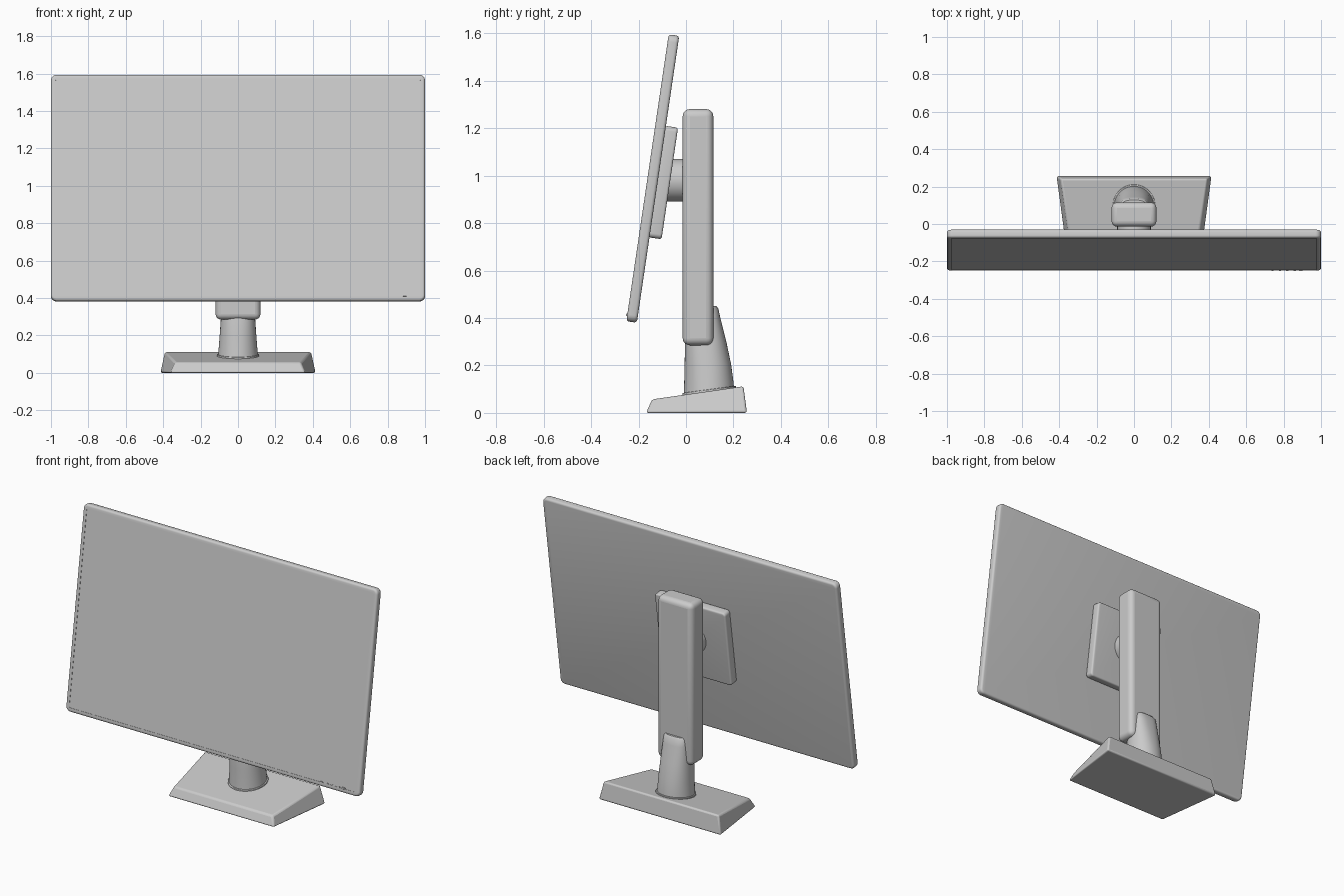
import bpy, bmesh, math
from mathutils import Matrix

if "Cube" in bpy.data.objects:
    bpy.data.objects.remove(bpy.data.objects["Cube"])

TILT = Matrix.Translation((0, -0.14, 0.9875)) @ Matrix.Rotation(math.radians(-8.4), 4, 'X')


def finish(name, bm, bevel=0, segments=3, matrix=None):
    bmesh.ops.recalc_face_normals(bm, faces=bm.faces)
    me = bpy.data.meshes.new(name)
    bm.to_mesh(me)
    bm.free()
    ob = bpy.data.objects.new(name, me)
    bpy.context.collection.objects.link(ob)
    if matrix:
        ob.matrix_world = matrix
    if bevel:
        m = ob.modifiers.new("bevel", 'BEVEL')
        m.width, m.segments = bevel, segments
        m.limit_method, m.angle_limit = 'ANGLE', math.radians(40)
    bpy.context.view_layer.objects.active = ob
    ob.select_set(True)
    bpy.ops.object.shade_smooth_by_angle(angle=math.radians(35))
    ob.select_set(False)
    return ob


def loft(name, rings, **kw):
    bm = bmesh.new()
    loops = [[bm.verts.new(p) for p in r] for r in rings]
    n = len(loops[0])
    for a, b in zip(loops, loops[1:]):
        for i in range(n):
            j = (i + 1) % n
            bm.faces.new((a[i], a[j], b[j], b[i]))
    bm.faces.new(loops[0])
    bm.faces.new(loops[-1])
    return finish(name, bm, **kw)


def rounded_rect(w, h, r, y, z=0, n=6):
    pts = []
    for k, (sx, sz) in enumerate(((1, 1), (-1, 1), (-1, -1), (1, -1))):
        for i in range(n + 1):
            a = math.pi / 2 * (k + i / n)
            pts.append((sx * (w / 2 - r) + r * math.cos(a), y,
                        z + sz * (h / 2 - r) + r * math.sin(a)))
    return pts


def slab(w, h, r, y0, y1, e, z=0, recess=None):
    # rounded panel profile with softened rims, optional recessed front
    rings = []
    if recess:
        inset, depth = recess
        rings += [rounded_rect(w - 2 * inset, h - 2 * inset, r * 0.3, y0 + depth, z),
                  rounded_rect(w - 2 * inset, h - 2 * inset, r * 0.3, y0, z)]
    steps = [math.pi / 2 * i / 4 for i in range(5)]
    for a in steps:
        d = e * (1 - math.sin(a))
        rings.append(rounded_rect(w - 2 * d, h - 2 * d, r - d, y0 + e * (1 - math.cos(a)), z))
    for a in reversed(steps):
        d = e * (1 - math.sin(a))
        rings.append(rounded_rect(w - 2 * d, h - 2 * d, r - d, y1 - e * (1 - math.cos(a)), z))
    return rings


def box(name, x, y, z, **kw):
    bm = bmesh.new()
    bmesh.ops.create_cube(bm, size=1)
    for v in bm.verts:
        v.co = [lo + (c + 0.5) * (hi - lo) for c, (lo, hi) in zip(v.co, (x, y, z))]
    return finish(name, bm, **kw)


# tilted display and the square mounting plate behind it
loft("display_panel", slab(2.0, 1.222, 0.03, -0.0225, 0.0225, 0.013, recess=(0.025, 0.002)),
     matrix=TILT)
loft("mounting_plate", slab(0.48, 0.475, 0.02, 0.02, 0.074, 0.01, z=-0.01), matrix=TILT)

# small control buttons on the lower bezel
for i in range(4):
    x = 0.74 + 0.04 * i
    box(f"control_button_{i + 1}", (x - 0.006, x + 0.006), (-0.0245, -0.018),
        (-0.587, -0.581), matrix=TILT)
box("power_button", (0.882, 0.902), (-0.027, -0.018), (-0.588, -0.578),
    bevel=0.002, matrix=TILT)

# round tilt hinge
N = 48
circle = [(math.cos(2 * math.pi * i / N), math.sin(2 * math.pi * i / N)) for i in range(N)]
loft("tilt_hinge", [[(r * c, y, 0.98 + r * s) for c, s in circle]
                    for r, y in ((0.09, -0.085), (0.09, 0.01))])

# upright column
box("stand_column", (-0.12, 0.12), (-0.014, 0.115), (0.285, 1.28), bevel=0.03, segments=5)


# neck: round at the base, squarer and narrower at the top
def super_ring(rx, y0, y1, z, p=1.0, slope=0.0):
    cy, ry = (y0 + y1) / 2, (y1 - y0) / 2
    f = lambda t: math.copysign(abs(t) ** p, t)
    return [(rx * f(c), cy + ry * f(s), z + slope * ry * f(s)) for c, s in circle]


loft("neck", [super_ring(0.107, -0.010, 0.203, 0.08, 1.0, 0.13),
              super_ring(0.104, -0.008, 0.200, 0.12, 0.98, 0.10),
              super_ring(0.098, -0.006, 0.190, 0.20, 0.93, 0.05),
              super_ring(0.091, -0.004, 0.170, 0.30, 0.85),
              super_ring(0.082, 0.010, 0.145, 0.40, 0.72),
              super_ring(0.077, 0.012, 0.136, 0.44, 0.65),
              super_ring(0.070, 0.018, 0.128, 0.45, 0.65)])
loft("neck_collar", [super_ring(0.113, -0.015, 0.211, 0.075, 1, 0.134),
                     super_ring(0.113, -0.015, 0.211, 0.099, 1, 0.134)], bevel=0.003)

# wedge-shaped foot
loft("foot", [[(-0.36, -0.168, 0), (0.36, -0.168, 0), (0.416, 0.257, 0), (-0.416, 0.257, 0)],
              [(-0.335, -0.143, 0.057), (0.335, -0.143, 0.057),
               (0.392, 0.242, 0.112), (-0.392, 0.242, 0.112)]], bevel=0.01)
